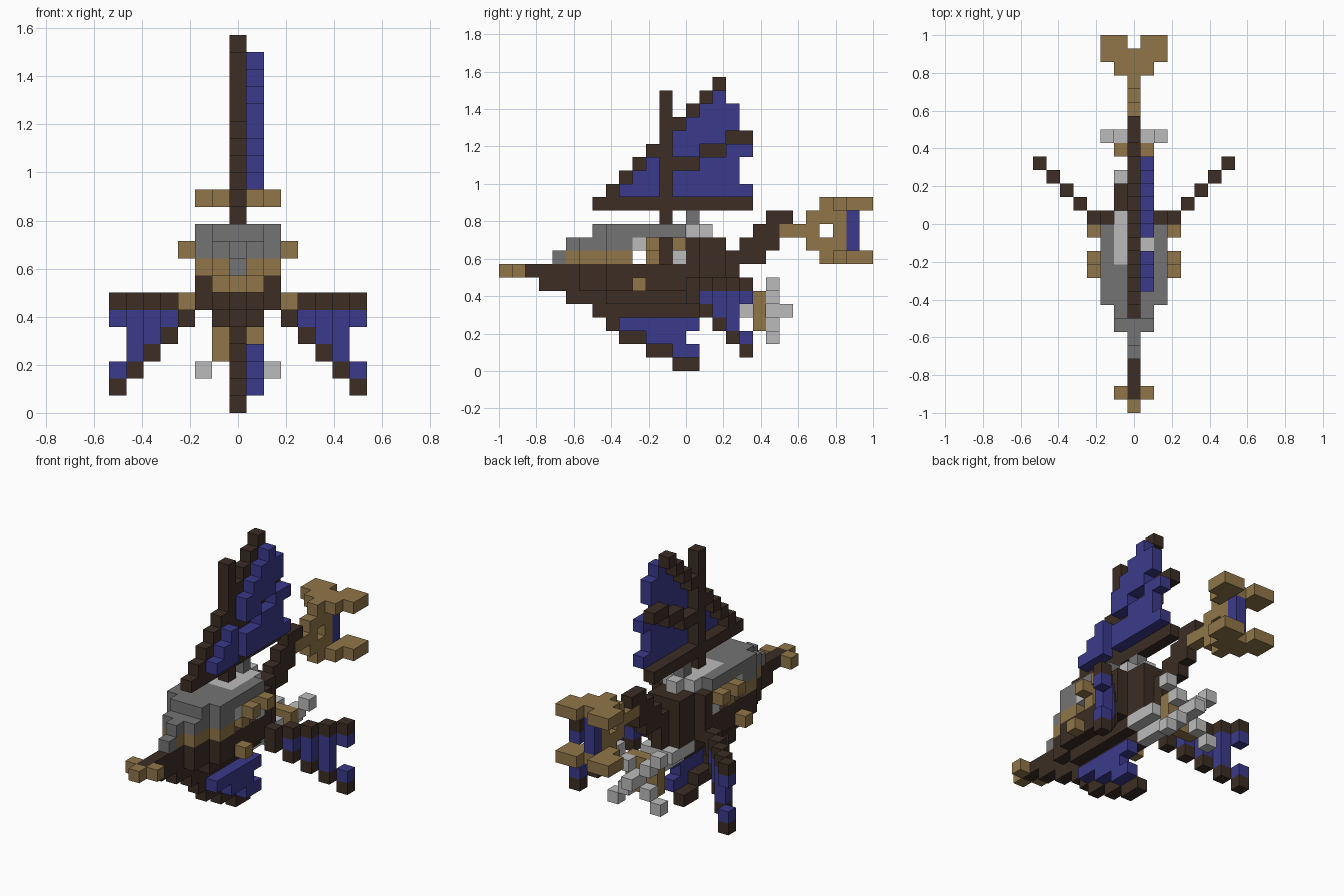
import bpy
import bmesh
from mathutils import Vector

S = 2 / 28          # edge of one block
LENGTH = 28         # blocks from bow to stern

if "Cube" in bpy.data.objects:
    bpy.data.objects.remove(bpy.data.objects["Cube"])


def material(name, rgb):
    mat = bpy.data.materials.new(name)
    mat.use_nodes = True
    mat.diffuse_color = (*rgb, 1)
    mat.node_tree.nodes["Principled BSDF"].inputs["Base Color"].default_value = (*rgb, 1)
    return mat


MATS = {
    "D": material("dark_wood", (.045, .027, .018)),
    "T": material("tan_wood", (.28, .18, .066)),
    "B": material("blue_cloth", (.044, .042, .26)),
    "G": material("grey_metal", (.175, .175, .175)),
    "L": material("pale_metal", (.5, .5, .5)),
}
KEYS = list(MATS)

AXES = [Vector(a) for a in ((1, 0, 0), (0, 1, 0), (0, 0, 1))]


def build(name, blocks):
    """Join blocks into one mesh, skipping faces between neighbours."""
    bm = bmesh.new()
    verts = {}

    def vert(p):
        key = tuple(round(c * 2) for c in p)
        if key not in verts:
            verts[key] = bm.verts.new((p.x * S, (p.y - LENGTH / 2) * S, p.z * S))
        return verts[key]

    for cell, colour in blocks.items():
        centre = Vector(cell) + Vector((0, .5, .5))
        for n, axis in enumerate(AXES):
            for sign in (-1, 1):
                d = axis * sign
                if tuple(int(c) for c in Vector(cell) + d) in blocks:
                    continue
                u, v = AXES[(n + 1) % 3] * sign / 2, AXES[(n + 2) % 3] / 2
                c = centre + d / 2
                face = bm.faces.new([vert(p) for p in (c - u - v, c + u - v, c + u + v, c - u + v)])
                face.material_index = KEYS.index(colour)
    mesh = bpy.data.meshes.new(name)
    bm.to_mesh(mesh)
    bm.free()
    for mat in MATS.values():
        mesh.materials.append(mat)
    obj = bpy.data.objects.new(name, mesh)
    bpy.context.collection.objects.link(obj)


def fill(blocks, colour, xs, ys, zs):
    """Fill a box of blocks; each range is inclusive."""
    for x in range(xs[0], xs[1] + 1):
        for y in range(ys[0], ys[1] + 1):
            for z in range(zs[0], zs[1] + 1):
                blocks[x, y, z] = colour


def profile(rows, y0, top, cloth_x=0):
    """Side profile on the centre plane; cloth may hang beside the frame."""
    return {(cloth_x if c == "B" else 0, y0 + n, top - r): c
            for r, row in enumerate(rows) for n, c in enumerate(row) if c != "."}


def both(blocks):
    return {(s * x, y, z): c for (x, y, z), c in blocks.items() for s in (-1, 1)}


# Mast, boom and main sail
build("main_sail", profile([
    ".........D..",
    ".....D..DB..",
    ".....D.DBBB.",
    ".....DDBBBB.",
    ".....DBBBBDD",
    "....DDBBDDBB",
    "...DBDDDBBB.",
    "..DBBDBBBBB.",
    ".DBBBDBBBBBB",
    "DDDDDDDDDDDD"], 7, 21, 1))
mast = {}
fill(mast, "D", (0, 0), (12, 12), (8, 11))
build("mast_foot", mast)

# Keel fin below the hull
build("keel_fin", profile([
    "DDDDDDDD",
    ".DBBBBBB",
    "..DDBBB.",
    "....DDBB",
    "......DD"], 7, 4, 1))


# Hull: layers follow one plan outline, narrowing to the bow and stern
def half_width(y):
    if y < 6 or y > 16:
        return 0
    return 1 if y < 8 or y > 14 else 2


def layer(blocks, colour, z, first, last, widest=2):
    for y in range(first, last + 1):
        w = min(widest, half_width(y))
        fill(blocks, colour, (-w, w), (y, y), (z, z))


hull = {}
fill(hull, "D", (0, 0), (5, 7), (5, 5))
layer(hull, "D", 5, 8, 14, 1)
layer(hull, "D", 6, 3, 17)
layer(hull, "D", 7, 2, 17)
layer(hull, "D", 8, 14, 17)
layer(hull, "D", 9, 14, 16)
layer(hull, "T", 8, 5, 9)
layer(hull, "G", 8, 4, 4)
layer(hull, "G", 9, 5, 9)
build("hull", hull)

# Armoured roof with a pale centre
roof = {}
layer(roof, "G", 10, 7, 13)
fill(roof, "L", (-1, 1), (11, 14), (10, 10))
roof[0, 15, 10] = "L"
roof[0, 14, 11] = "G"
build("roof", roof)

# Bow tip
bow = {}
fill(bow, "T", (-1, 1), (1, 1), (7, 7))
bow[0, 1, 7] = "D"
bow[0, 0, 7] = "T"
build("bow_tip", bow)

# Side fittings
build("side_fittings", both({
    (3, 10, 6): "T", (2, 10, 7): "T", (2, 11, 8): "T", (3, 11, 9): "T",
    (3, 13, 9): "T", (2, 11, 9): "T", (2, 13, 9): "T",
    (2, 10, 9): "L", (2, 13, 8): "L"}))

# Swept side wings
wing = {(2, 14, 6): "D"}
for r, row in enumerate(["DDDDD", "DBBBB", ".DBB.", "..DB.", "...DB", "....D"]):
    for n, c in enumerate(row):
        if c != ".":
            wing[n + 3, n + 14, 6 - r] = c
build("side_wings", both(wing))

# Tail boom and rudder with forked plates
tail = profile([
    "......TTT",
    "..DD.TTTB",
    ".DDTTT.TB",
    "DDD..TTTB",
    "DD....TTT"], 18, 12)
plates = {}
for z in (8, 12):
    fill(plates, "T", (1, 1), (25, 27), (z, z))
    fill(plates, "T", (2, 2), (26, 27), (z, z))
build("tail", {**tail, **both(plates)})

# Engine, shaft ring and crossed propeller
engine = {}
fill(engine, "L", (-1, 1), (15, 17), (5, 5))
fill(engine, "T", (-1, 1), (19, 19), (3, 5))
fill(engine, "L", (0, 0), (15, 21), (4, 4))
build("engine", engine)
build("propeller", both({(n, 20, 4 + s * n): "L" for n in range(3) for s in (-1, 1)}))
